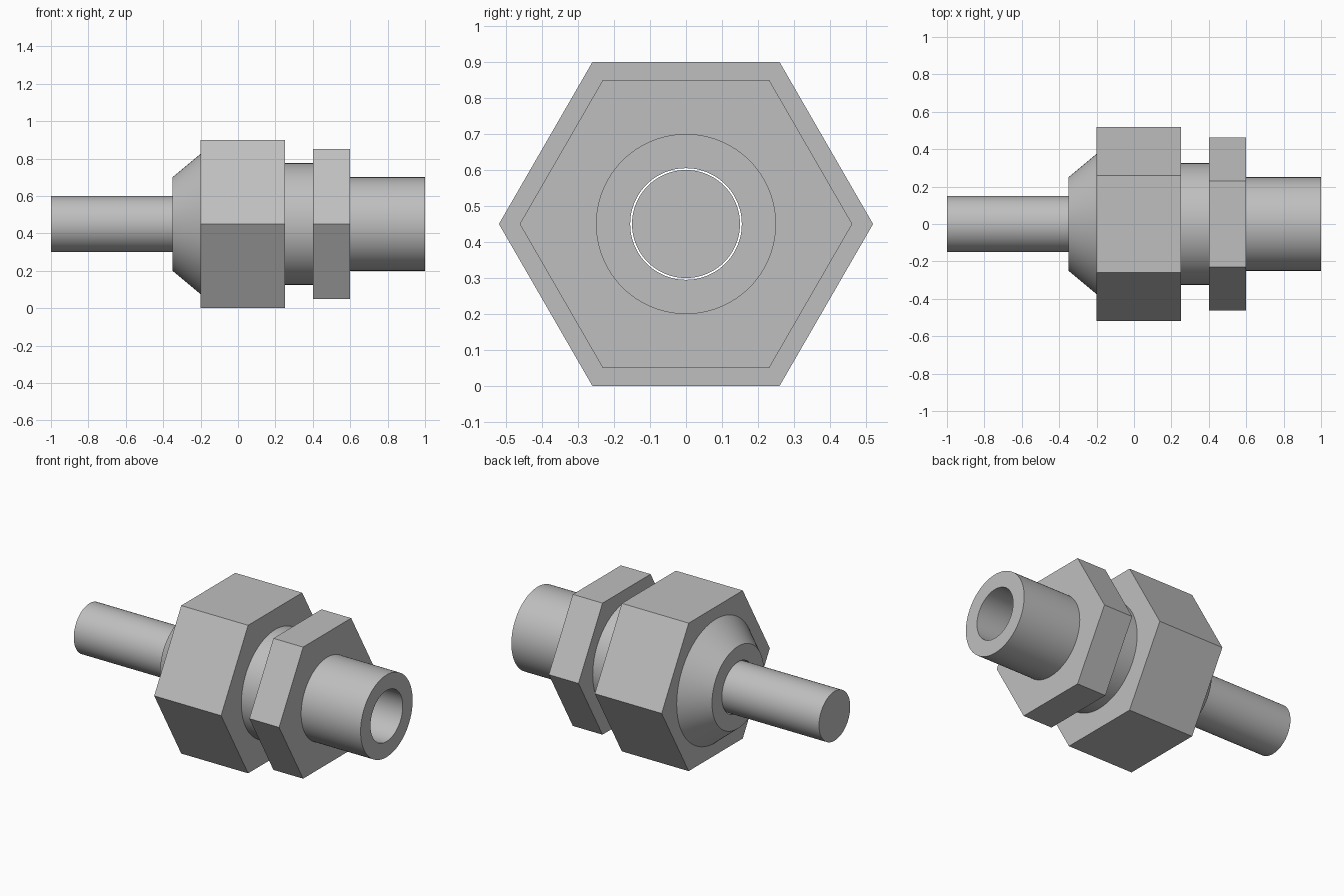
import bpy
import bmesh
from math import cos, sin, pi, radians

old = bpy.data.objects.get("Cube")
if old:
    bpy.data.objects.remove(old, do_unlink=True)

AXIS_Z = 0.45   # height of the common axis
BORE = 0.155
SIDES = 96      # divisible by six, so hexagon corners land on vertices

steel = bpy.data.materials.new("steel grey")
steel.use_nodes = True
grey = (0.52, 0.52, 0.52, 1)
steel.diffuse_color = grey
steel.node_tree.nodes["Principled BSDF"].inputs["Base Color"].default_value = grey


def hexagon(apothem):
    """Radius by angle of a hexagon with flats at top and bottom."""
    return lambda a: apothem / cos((a % (pi / 3)) - pi / 6)


def circle(radius):
    return lambda a: radius


def sweep(name, profile, closed=True):
    """Sweep (x, radius function) points round the x axis; close or cap them."""
    bm = bmesh.new()
    angles = [2 * pi * i / SIDES for i in range(SIDES)]
    rings = [[bm.verts.new((x, r(a) * cos(a), AXIS_Z + r(a) * sin(a))) for a in angles]
             for x, r in profile]
    pairs = list(zip(rings, rings[1:]))
    if closed:
        pairs.append((rings[-1], rings[0]))
    else:
        bm.faces.new(rings[0])
        bm.faces.new(rings[-1])
    for p, q in pairs:
        for i in range(SIDES):
            j = (i + 1) % SIDES
            bm.faces.new((p[i], p[j], q[j], q[i]))
    bmesh.ops.recalc_face_normals(bm, faces=bm.faces)
    mesh = bpy.data.meshes.new(name)
    bm.to_mesh(mesh)
    bm.free()
    mesh.materials.append(steel)
    obj = bpy.data.objects.new(name, mesh)
    bpy.context.collection.objects.link(obj)
    bpy.ops.object.select_all(action='DESELECT')
    obj.select_set(True)
    bpy.context.view_layer.objects.active = obj
    bpy.ops.object.shade_smooth_by_angle(angle=radians(30))
    return obj


def hex_nut(name, start, end, apothem, hole):
    outer, inner = hexagon(apothem), circle(hole)
    return sweep(name, [(start, inner), (start, outer), (end, outer), (end, inner)])


# Hollow body: tapered gland, neck and outlet pipe round one through bore
body_outline = [(-0.35, BORE), (-0.35, 0.25), (-0.2, 0.375), (-0.15, 0.375),
                (-0.15, 0.325), (0.5, 0.325), (0.5, 0.25), (1, 0.25), (1, BORE)]
sweep("fitting_body", [(x, circle(r)) for x, r in body_outline])

# Hexagonal nuts
hex_nut("union_nut", -0.2, 0.25, 0.45, 0.3)
hex_nut("lock_nut", 0.4, 0.6, 0.4, 0.22)

# Solid rod with a slight clearance in the bore
sweep("inlet_rod", [(-1, circle(0.15)), (0, circle(0.15))], closed=False)
